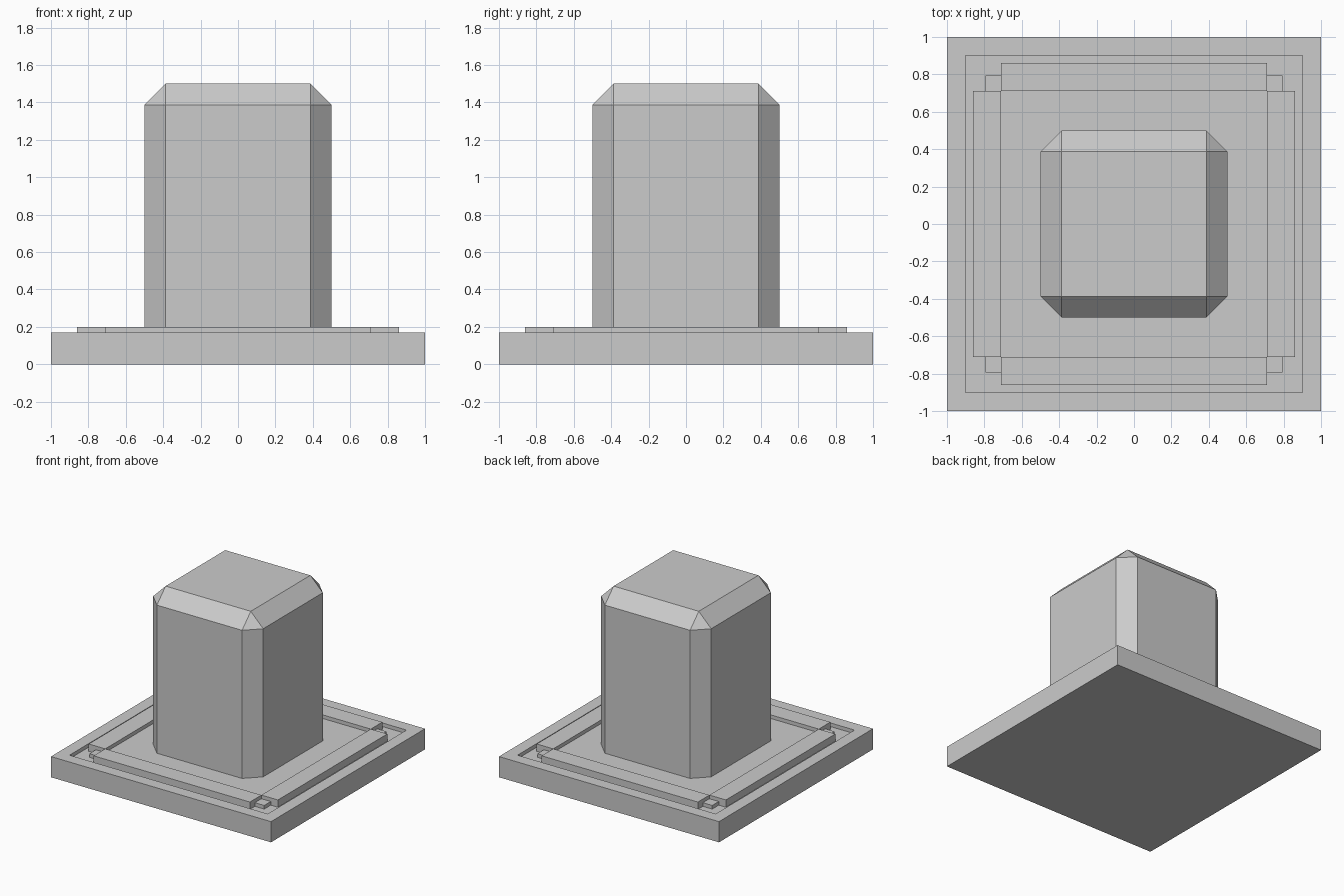
import bpy, bmesh
from math import radians
from mathutils import Matrix, Vector

if "Cube" in bpy.data.objects:
    bpy.data.objects.remove(bpy.data.objects["Cube"])

SLAB_TOP, GROOVE_Z, BAR_TOP = 0.17, 0.14, 0.20
OUTER, INNER = 0.86, 0.71          # groove limits
CHAMFER = 0.113


def add_box(bm, lo, hi):
    lo, hi = Vector(lo), Vector(hi)
    mat = Matrix.Translation((lo + hi) / 2) @ Matrix.Diagonal((*(hi - lo), 1))
    bmesh.ops.create_cube(bm, size=1, matrix=mat)


def finish(bm, name):
    bmesh.ops.recalc_face_normals(bm, faces=bm.faces[:])
    mesh = bpy.data.meshes.new(name)
    bm.to_mesh(mesh)
    bm.free()
    obj = bpy.data.objects.new(name, mesh)
    bpy.context.collection.objects.link(obj)
    return obj


# Base slab with a square groove sunk into its top
bm = bmesh.new()
add_box(bm, (-1, -1, 0), (1, 1, SLAB_TOP))
top = max(bm.faces, key=lambda f: f.calc_center_median().z)
bmesh.ops.inset_region(bm, faces=[top], thickness=1 - OUTER)
ring = bmesh.ops.inset_region(bm, faces=[top], thickness=OUTER - INNER)["faces"]
floor = bmesh.ops.extrude_face_region(bm, geom=ring)["geom"]
bmesh.ops.translate(bm, vec=(0, 0, GROOVE_Z - SLAB_TOP),
                    verts=[g for g in floor if isinstance(g, bmesh.types.BMVert)])
bmesh.ops.delete(bm, geom=[f for f in ring if f.is_valid], context="FACES_ONLY")
finish(bm, "base_slab")

# Four raised bars seated in the groove, leaving the corners open
for i, side in enumerate(("front", "right", "back", "left")):
    bm = bmesh.new()
    add_box(bm, (-INNER, -OUTER, GROOVE_Z), (INNER, -INNER, BAR_TOP))
    bmesh.ops.rotate(bm, verts=bm.verts[:], cent=(0, 0, 0),
                     matrix=Matrix.Rotation(radians(90 * i), 3, "Z"))
    finish(bm, side + "_bar")

# Post with chamfered upright and top edges
bm = bmesh.new()
add_box(bm, (-0.5, -0.5, SLAB_TOP), (0.5, 0.5, 1.5))
edges = [e for e in bm.edges if any(v.co.z > 1 for v in e.verts)]
bmesh.ops.bevel(bm, geom=edges, offset=CHAMFER, offset_type="OFFSET",
                segments=1, affect="EDGES", clamp_overlap=True)
finish(bm, "post")
